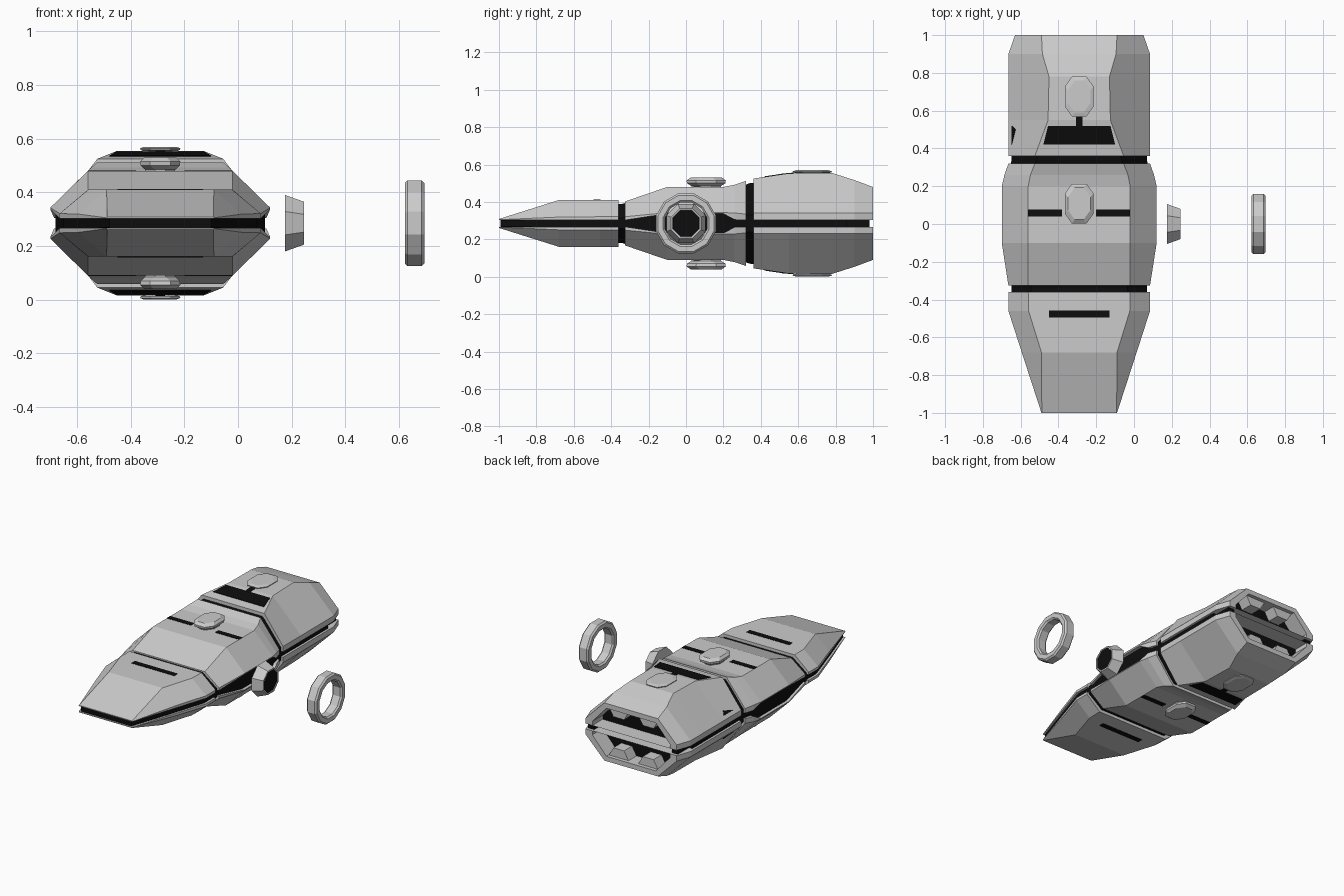
import bpy, bmesh, math
from mathutils import Vector

if "Cube" in bpy.data.objects:
    bpy.data.objects.remove(bpy.data.objects["Cube"])

CX, CZ = -0.29, 0.285          # hull centre line
black = bpy.data.materials.new("black")
black.diffuse_color = (0.004, 0.004, 0.004, 1)
black.use_nodes = True
black.node_tree.nodes["Principled BSDF"].inputs["Base Color"].default_value = black.diffuse_color


def loft(name, rings, mat=None, closed=False):
    """Skin a list of equal-length rings; cap the ends unless closed."""
    bm = bmesh.new()
    vs = [[bm.verts.new(p) for p in r] for r in rings]
    n = len(vs[0])
    last = len(vs) if closed else len(vs) - 1
    for i in range(last):
        a, b = vs[i], vs[(i + 1) % len(vs)]
        for j in range(n):
            k = (j + 1) % n
            bm.faces.new((a[j], a[k], b[k], b[j]))
    if not closed:
        bm.faces.new(vs[0])
        bm.faces.new(vs[-1])
    bmesh.ops.recalc_face_normals(bm, faces=bm.faces)
    me = bpy.data.meshes.new(name)
    bm.to_mesh(me)
    bm.free()
    ob = bpy.data.objects.new(name, me)
    bpy.context.collection.objects.link(ob)
    if mat:
        me.materials.append(mat)
    return ob


def half(y, w, t, e, zs, zt, s):
    """Half hull section: side half-width w, roof half-width t, lower edge e, chine zs, roof zt."""
    pts = [(-w, e), (-w, zs), (-t, zt), (t, zt), (w, zs), (w, e)]
    return [Vector((CX + x, y, CZ + s * z)) for x, z in pts]


def hexa(y, w, t, e, zt):
    pts = [(-w, -e), (-w, e), (-t, zt), (t, zt), (w, e), (w, -e), (t, -zt), (-t, -zt)]
    return [Vector((CX + x, y, CZ + z)) for x, z in pts]


def box(name, x0, x1, y0, y1, z0, z1, mat=None):
    rect = lambda y: [(CX + x0, y, CZ + z0), (CX + x1, y, CZ + z0),
                      (CX + x1, y, CZ + z1), (CX + x0, y, CZ + z1)]
    return loft(name, [rect(y0), rect(y1)], mat)


# hull sections: y, w, t, e, zs, zt
nose = [(-1, .2, .198, .018, .02, .024), (-.68, .304, .2, .018, .034, .125),
        (-.46, .375, .268, .018, .036, .125), (-.36, .375, .27, .018, .036, .125)]
middle = [(-.325, .375, .27, .018, .036, .118), (-.1, .41, .27, .052, .058, .195),
          (.2, .41, .27, .052, .058, .195), (.26, .396, .258, .02, .056, .207),
          (.32, .375, .235, .018, .05, .227)]
rear = [(.36, .375, .235, .018, .055, .24), (.55, .375, .165, .018, .055, .268),
        (.78, .375, .16, .018, .055, .27), (.9, .375, .195, .018, .055, .232),
        (1, .34, .2, .018, .055, .195), (1, .29, .185, .018, .045, .162),
        (.885, .29, .185, .018, .045, .162)]


def pod(name, y, zbase, ztop, s):
    """Octagonal dome: narrow stem below a chamfered cap."""
    def ring(k, z):
        a, b, c = .075 * k, .105 * k, .036
        pts = [(-a + c, -b), (a - c, -b), (a, -b + 1.4 * c), (a, b - 1.4 * c),
               (a - c, b), (-a + c, b), (-a, b - 1.4 * c), (-a, -b + 1.4 * c)]
        return [Vector((CX + px, y + py, CZ + s * z)) for px, py in pts]
    h = ztop - zbase
    loft(name, [ring(.7, zbase - .02), ring(.75, zbase + .1 * h), ring(.98, zbase + .4 * h),
                ring(1, zbase + .7 * h), ring(.8, ztop)])


for s, side in ((1, "upper"), (-1, "lower")):
    for name, secs in (("nose", nose), ("middle", middle), ("rear", rear)):
        loft(f"{side}_{name}_hull", [half(*q, s) for q in secs])
    pod(f"{side}_middle_pod", .108, .195, .245, s)
    pod(f"{side}_rear_pod", .675, .265, .285, s)
    # roof slots
    z = sorted((s * .1, s * .127))
    box(f"{side}_nose_slot", -.16, .16, -.495, -.458, *z, black)
    z = sorted((s * .17, s * .197))
    for m in (-1, 1):
        x = sorted((m * .09, m * .27))
        box(f"{side}_middle_slot", *x, .04, .076, *z, black)
    # sloped dark window at the front of the rear hull
    win = lambda y, w, a, b: [(CX - w, y, CZ + s * a), (CX + w, y, CZ + s * a),
                              (CX + w, y, CZ + s * b), (CX - w, y, CZ + s * b)]
    loft(f"{side}_rear_window", [win(.42, .19, .23, .252), win(.52, .165, .23, .2665)], black)
    loft(f"{side}_window_notch", [win(.51, .018, .23, .266), win(.575, .018, .23, .272)], black)
    # side vents and engine bay teeth
    for m in (-1, 1):
        tri = lambda d: [(CX + m * (.355 + d), .42, CZ + s * (.072 + d)),
                         (CX + m * (.355 + d), .52, CZ + s * (.072 + d)),
                         (CX + m * (.335 + d), .5, CZ + s * (.092 + d))]
        loft(f"{side}_side_vent", [tri(-.01), tri(.004)], black)
        tooth = lambda y: [(CX + m * .11 + dx, y, CZ + s * z)
                           for dx, z in ((-.075, .165), (.075, .165), (.04, .105), (-.04, .105))]
        loft(f"{side}_engine_tooth", [tooth(.88), tooth(.975)])

# dark core seen through the gaps
loft("core", [hexa(*q) for q in (
    (-.992, .19, .185, .015, .018), (-.68, .29, .19, .02, .105), (-.46, .36, .255, .022, .105),
    (-.34, .358, .255, .028, .105), (-.1, .39, .26, .054, .175), (.2, .39, .26, .054, .175),
    (.26, .375, .25, .045, .185), (.34, .358, .225, .045, .215), (.55, .36, .15, .045, .24),
    (.86, .36, .15, .045, .2))], black)
loft("engine_bay", [hexa(.87, .288, .184, .045, .161), hexa(.89, .288, .184, .045, .161)], black)
for m in (-1, 1):
    x = sorted((m * .29, m * .335))
    box("engine_bay_side", *x, .84, .98, -.03, .03, black)


def lathe(name, profile, n, mat=None, closed=False):
    """Revolve (x, apothem) pairs about the side-to-side axis through the hull middle."""
    k = 1 / math.cos(math.pi / n)
    ang = [2 * math.pi * (i + .5) / n for i in range(n)]
    return loft(name, [[(x, r * k * math.cos(a), CZ + r * k * math.sin(a)) for a in ang]
                       for x, r in profile], mat, closed)


# detached side thruster and ring
lathe("thruster", [(.176, .09), (.176, .105), (.246, .08), (.246, .072), (.236, .068)], 8)
lathe("thruster_face", [(.23, .07), (.242, .071)], 8, black)
lathe("ring", [(.622, .122), (.622, .15), (.632, .16), (.685, .16), (.695, .15),
               (.695, .122), (.685, .112), (.632, .112)], 12, closed=True)
